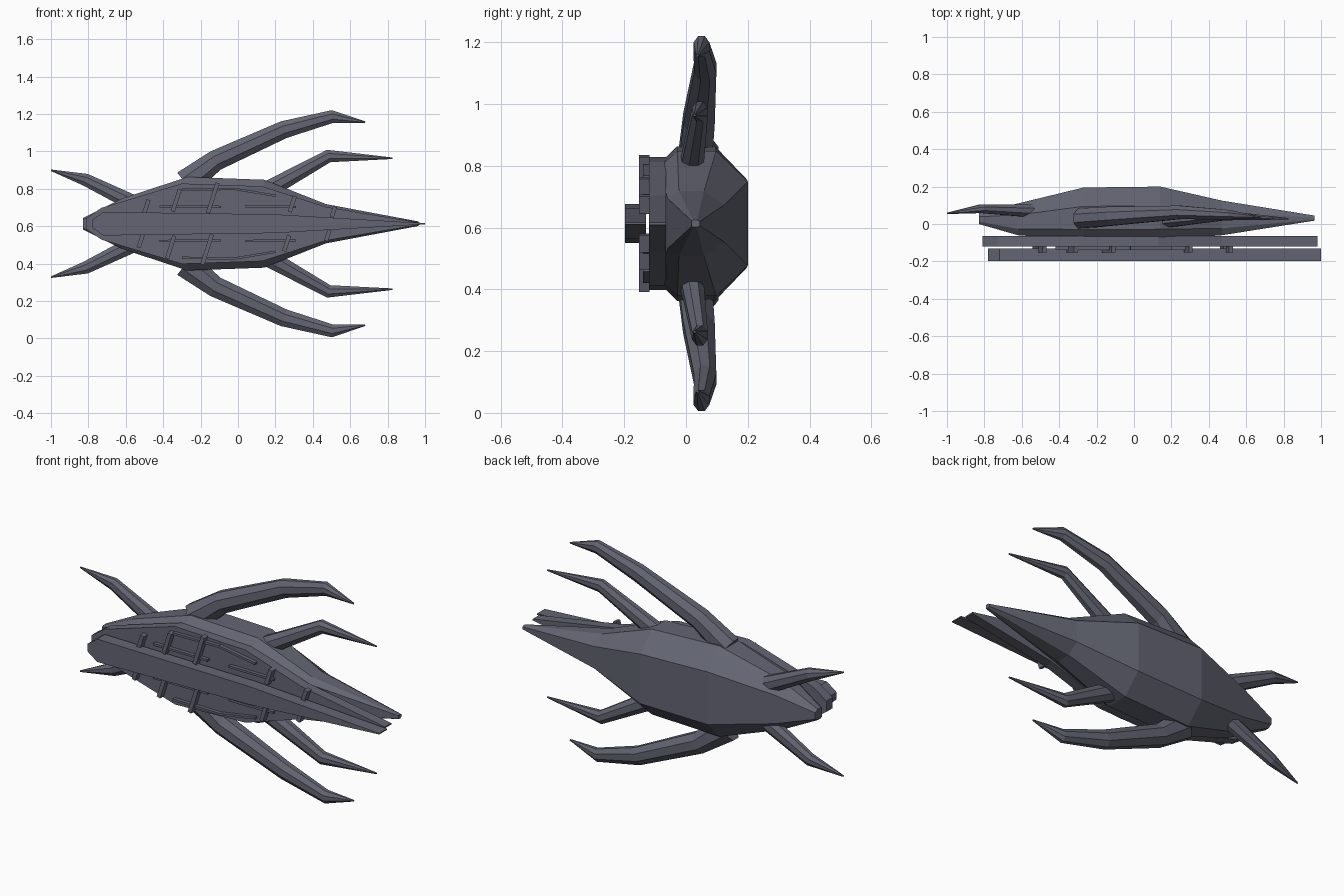
import bpy, bmesh, math
from mathutils import Vector

if "Cube" in bpy.data.objects:
    bpy.data.objects.remove(bpy.data.objects["Cube"])

ZC = 0.613  # height of the symmetry plane

mat = bpy.data.materials.new("slate grey")
mat.diffuse_color = (0.125, 0.13, 0.17, 1)
mat.use_nodes = True
mat.node_tree.nodes["Principled BSDF"].inputs["Base Color"].default_value = mat.diffuse_color


def finish(bm, name):
    bmesh.ops.recalc_face_normals(bm, faces=bm.faces)
    me = bpy.data.meshes.new(name)
    bm.to_mesh(me)
    bm.free()
    me.materials.append(mat)
    ob = bpy.data.objects.new(name, me)
    bpy.context.collection.objects.link(ob)
    return ob


def loft(name, rings):
    """Skin a list of equal-length point rings and cap both ends."""
    bm = bmesh.new()
    vs = [[bm.verts.new(p) for p in r] for r in rings]
    n = len(vs[0])
    for a, b in zip(vs, vs[1:]):
        for i in range(n):
            j = (i + 1) % n
            bm.faces.new((a[i], a[j], b[j], b[i]))
    bm.faces.new(vs[0])
    bm.faces.new(vs[-1])
    return finish(bm, name)


def plate(name, half, y0, y1):
    """Flat plate, its half outline (x, half height) mirrored about ZC."""
    out = half + [(x, -h) for x, h in reversed(half)]
    return loft(name, [[(x, y, ZC + h) for x, h in out] for y in (y0, y1)])


def arm(name, path, side):
    """Eight-sided curved arm; path rows: x, height, y, half width, half depth."""
    rings = []
    for i, (x, h, y, w, d) in enumerate(path):
        a, b = path[max(i - 1, 0)], path[min(i + 1, len(path) - 1)]
        t = Vector((b[0] - a[0], b[1] - a[1])).normalized()
        ring = []
        for k in range(8):
            ang = math.radians(45 * k + 22.5)
            s = w * 1.06 * math.cos(ang)
            ring.append((x - t.y * s, y + d * 1.06 * math.sin(ang), ZC + side * (h + t.x * s)))
        rings.append(ring)
    return loft(name, rings)


def bar(name, x0, h0, x1, h1, w, y0, y1, side):
    """Straight bar on the front plate."""
    d = Vector((x1 - x0, h1 - h0)).normalized() * w / 2
    q = [(x0 - d.y, h0 + d.x), (x0 + d.y, h0 - d.x), (x1 + d.y, h1 - d.x), (x1 - d.y, h1 + d.x)]
    return loft(name, [[(x, y, ZC + side * h) for x, h in q] for y in (y0, y1)])


# Faceted hull: x, half height, front y, back y
sections = [(-0.83, 0.03, 0.0, 0.06), (-0.62, 0.135, -0.06, 0.11), (-0.27, 0.25, -0.085, 0.195),
            (0.14, 0.235, -0.085, 0.2), (0.47, 0.105, -0.06, 0.125), (0.965, 0.012, 0.018, 0.045)]
rings = []
for x, h, yf, yb in sections:
    d = yb - yf
    half = [(yb, 0.58), (yf + d * 0.64, 1), (yf + d * 0.2, 1), (yf, 0.78)]
    rings.append([(x, y, ZC + h * k) for y, k in half] + [(x, y, ZC - h * k) for y, k in reversed(half)])
loft("hull", rings)

# Front plate and central spine
plate("front_plate", [(-0.81, 0.03), (-0.73, 0.085), (-0.3, 0.215), (0.13, 0.2), (0.47, 0.09), (0.98, 0.004)],
      -0.12, -0.065)
plate("spine", [(-0.78, 0.02), (-0.72, 0.063), (0.2, 0.05), (1.0, 0.003)], -0.198, -0.13)

# Curved arms, mirrored above and below
arms = {
    "long_arm": [(-0.28, 0.215, 0.03, 0.075, 0.055), (-0.12, 0.338, 0.042, 0.057, 0.052),
                 (0.245, 0.503, 0.062, 0.048, 0.037), (0.505, 0.573, 0.05, 0.035, 0.026),
                 (0.68, 0.543, 0.037, 0.004, 0.004)],
    "short_arm": [(0.13, 0.165, 0.015, 0.05, 0.04), (0.485, 0.362, 0.045, 0.035, 0.026),
                  (0.825, 0.35, 0.028, 0.004, 0.004)],
    "tail_arm": [(-0.55, 0.105, 0.07, 0.045, 0.035), (-0.815, 0.235, 0.082, 0.034, 0.024),
                 (-1.0, 0.286, 0.057, 0.004, 0.004)],
}
for side, word in ((1, "upper"), (-1, "lower")):
    for name, path in arms.items():
        arm(f"{word}_{name}", path, side)
    # Slanted ribs: centre x, centre height, half length; both sides lean the same way
    ribs = [(-0.49, 0.092, 0.036), (-0.33, 0.125, 0.06), (-0.135, 0.138, 0.08), (0.29, 0.105, 0.042), (0.51, 0.063, 0.028)]
    for x, h, l in ribs:
        x -= 0.03 if side < 0 else 0
        s = 0.32 * l * side
        bar(f"{word}_rib", x - s, h - l, x + s, h + l, 0.022, -0.152, -0.118, side)
    # Long thin rails and bent edge rail
    rails = [(-0.42, 0.092, -0.09, 0.09), (0.04, 0.092, 0.31, 0.09),
             (-0.3, 0.182, -0.02, 0.186), (-0.02, 0.186, 0.2, 0.15)]
    for r in rails:
        bar(f"{word}_rail", *r, 0.012, -0.14, -0.118, side)
